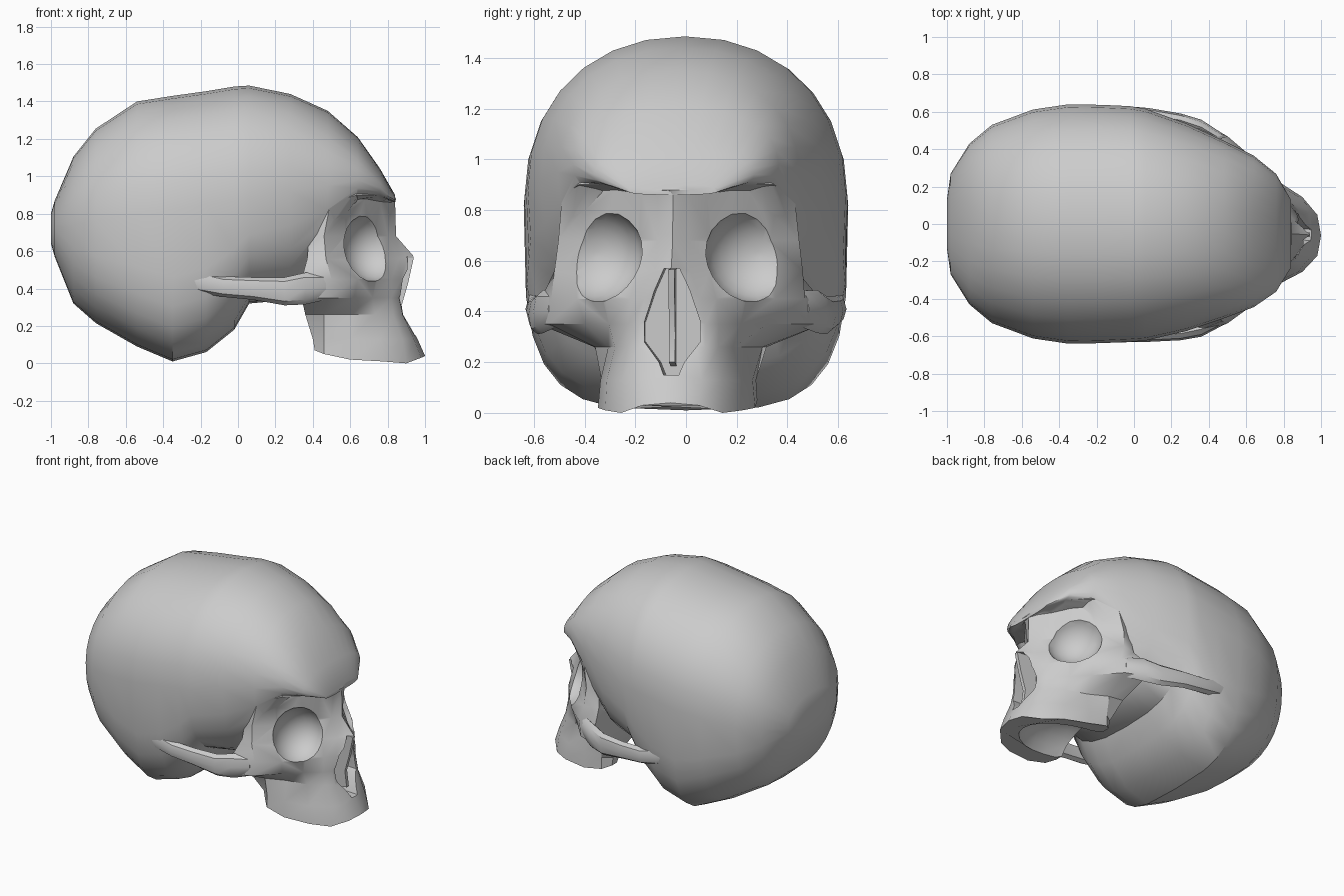
import bpy, bmesh, math

if "Cube" in bpy.data.objects:
    bpy.data.objects.remove(bpy.data.objects["Cube"])


def bend(p):
    # the face drifts slightly to one side
    x, y, z = p
    return (x, y - 0.062 * max(x, 0), z)


def make(name, verts, faces):
    me = bpy.data.meshes.new(name)
    me.from_pydata([bend(v) for v in verts], [], faces)
    bm = bmesh.new()
    bm.from_mesh(me)
    bmesh.ops.recalc_face_normals(bm, faces=bm.faces)
    bm.to_mesh(me)
    bm.free()
    ob = bpy.data.objects.new(name, me)
    bpy.context.collection.objects.link(ob)
    return ob


def loft(name, rings):
    n = len(rings[0])
    verts = [p for r in rings for p in r]
    faces = [(i * n + j, i * n + (j + 1) % n, (i + 1) * n + (j + 1) % n, (i + 1) * n + j)
             for i in range(len(rings) - 1) for j in range(n)]
    faces += [tuple(range(n)), tuple(range(len(verts) - n, len(verts)))]
    return make(name, verts, faces)


def ball(name, c, s, nu=24, nv=12):
    rings = []
    for i in range(nv + 1):
        a = math.pi * (0.02 + 0.96 * i / nv)
        rings.append([(c[0] + s[0] * math.cos(a),
                       c[1] + s[1] * math.sin(a) * math.cos(math.tau * j / nu),
                       c[2] + s[2] * math.sin(a) * math.sin(math.tau * j / nu)) for j in range(nu)])
    return loft(name, rings)


def boolean(ob, other, op):
    m = ob.modifiers.new(op.lower(), 'BOOLEAN')
    m.operation, m.object, m.solver = op, other, 'EXACT'
    bpy.context.view_layer.objects.active = ob
    bpy.ops.object.modifier_apply(modifier=m.name)
    bpy.data.objects.remove(other)


def spow(v, e):
    return math.copysign(abs(v) ** e, v)


# Cranium stations: x, bottom z, top z, half width, z of widest point, lower squareness
STATIONS = [
    (-1.0, .64, .80, .13, .72, 2), (-.98, .57, .87, .27, .72, 2.1), (-.88, .32, 1.105, .43, .74, 2.4),
    (-.76, .215, 1.255, .53, .76, 2.8), (-.54, .09, 1.40, .612, .80, 3.3), (-.35, .01, 1.43, .64, .82, 3.7),
    (-.17, .06, 1.455, .637, .85, 3.6), (-.02, .18, 1.48, .63, .87, 3.1), (.06, .32, 1.485, .62, .88, 2.8),
    (.28, .34, 1.44, .555, .92, 2.6), (.48, .50, 1.35, .475, .95, 2.4), (.64, .86, 1.21, .405, .98, 3),
    (.76, .885, 1.04, .315, .94, 3), (.84, .86, .90, .18, .88, 3)]
rings = []
for x, zb, zt, w, zm, n in STATIONS:
    ring = []
    for k in range(28):
        a = math.tau * k / 28
        c, s = math.cos(a), math.sin(a)
        m = 2.15 if s >= 0 else n
        h = zt - zm if s >= 0 else zm - zb
        ring.append((x, w * spow(c, 2 / m), zm + h * spow(s, 2 / m)))
    rings.append(ring)
skull = loft("cranium_and_face", rings)

# Face levels: z, centre x, then (x, y) pairs from the nose round to the side
FACE = [
    (.00, 1.0, .98, .11, .90, .20, .78, .27, .60, .31, .46, .31, .41, .26),
    (.13, .96, .94, .12, .88, .20, .76, .265, .60, .30, .46, .305, .40, .26),
    (.26, .89, .88, .13, .83, .18, .73, .235, .59, .27, .46, .33, .36, .34),
    (.35, .88, .86, .13, .82, .18, .72, .26, .62, .36, .48, .51, .34, .56),
    (.45, .91, .87, .11, .82, .17, .74, .28, .64, .39, .50, .50, .34, .55),
    (.56, .95, .86, .07, .79, .14, .70, .26, .61, .37, .47, .49, .37, .46),
    (.68, .845, .80, .06, .74, .14, .66, .26, .57, .37, .46, .475, .38, .44),
    (.86, .84, .82, .06, .76, .13, .68, .24, .57, .37, .49, .46, .38, .43),
    (.88, .845, .84, .07, .825, .15, .775, .25, .635, .385, .505, .45, .40, .44)]
BROW = (0, 0, .005, .02, .02, -.02, -.03)
BITE = (.04, .03, 0, .01, .02, .05, .07)
rings = []
for z, x0, *xy in FACE:
    lift = BITE if z == 0 else BROW if z > .8 else (0,) * 7
    half = [(xy[2 * i], xy[2 * i + 1], z + lift[i + 1]) for i in range(6)]
    rings.append([(x, -y, h) for x, y, h in reversed(half)] + [(x0, 0, z + lift[0])] + half)
rings.append([(x - .06, y * .93, z + .09) for x, y, z in rings[-1]])
boolean(skull, loft("face", rings), 'UNION')

# Eye sockets
for s in (1, -1):
    boolean(skull, ball("socket_cutter", (.735, s * .32, .625), (.18, .2, .19)), 'DIFFERENCE')

# Nasal opening
PEAR = [(.03, .57), (.07, .48), (.11, .36), (.11, .28), (.05, .20), (.03, .15)]
outline = PEAR + [(-y, z) for y, z in reversed(PEAR)]
boolean(skull, loft("nose_cutter", [[(x, y, z) for y, z in outline] for x in (.79, 1.1)]), 'DIFFERENCE')

# Hollow palate, open at the back
boolean(skull, ball("palate_cutter", (.44, 0, -.01), (.45, .22, .25)), 'DIFFERENCE')

# Nasal septum
SEPTUM = [(.75, .57), (.94, .565), (.91, .43), (.875, .31), (.89, .20), (.75, .18)]
parts = [skull, loft("nasal_septum", [[(x, y, z) for x, z in SEPTUM] for y in (-.012, .012)])]

# Cheek arches: x, y, z, half height, half thickness
ARCH = [(-.36, .575, .47, .04, .03), (-.20, .585, .435, .06, .04), (-.08, .595, .41, .055, .038),
        (.08, .59, .40, .06, .035), (.25, .57, .385, .075, .036), (.36, .54, .40, .085, .04),
        (.47, .48, .41, .07, .035)]
for s, side in ((1, "left"), (-1, "right")):
    rings = [[(x, s * (y + t * math.cos(math.tau * k / 8)), z + h * math.sin(math.tau * k / 8))
              for k in range(8)] for x, y, z, h, t in ARCH]
    parts.append(loft("cheek_arch_" + side, rings))

# Smooth shading with crisp rims
for ob in parts:
    bpy.ops.object.select_all(action='DESELECT')
    ob.select_set(True)
    bpy.context.view_layer.objects.active = ob
    bpy.ops.object.shade_smooth_by_angle(angle=math.radians(35))
